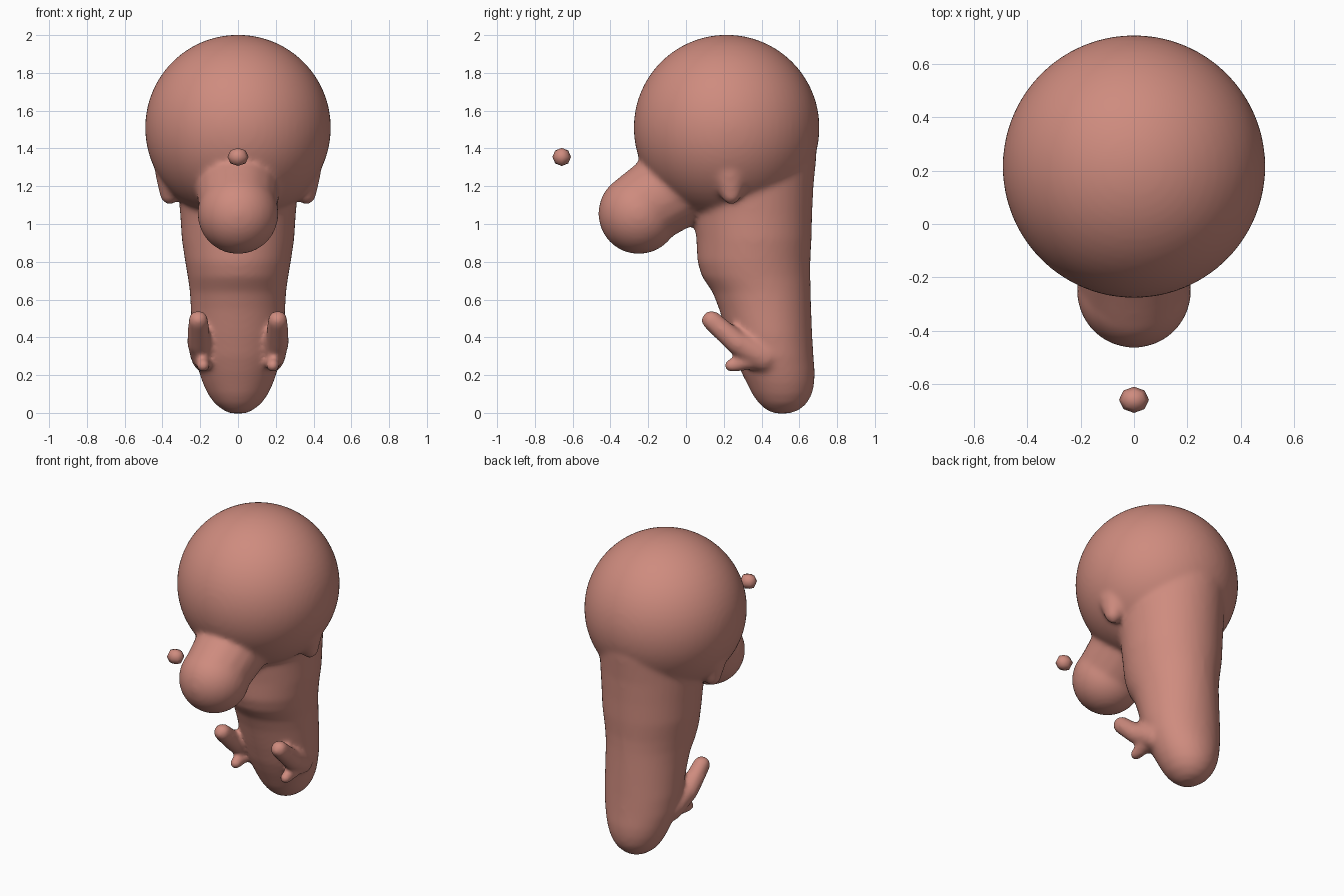
import bpy, bmesh, math
from mathutils import Vector, Matrix

if "Cube" in bpy.data.objects:
    bpy.data.objects.remove(bpy.data.objects["Cube"])

skin = bpy.data.materials.new("salmon_skin")
skin.diffuse_color = (0.62, 0.26, 0.21, 1)
skin.use_nodes = True
skin.node_tree.nodes["Principled BSDF"].inputs["Base Color"].default_value = skin.diffuse_color


def add_ball(bm, x, y, z, r, seg=32):
    return bmesh.ops.create_uvsphere(
        bm, u_segments=seg, v_segments=seg // 2, radius=r,
        matrix=Matrix.Translation((x, y, z)))["verts"]


def add_capsule(bm, a, b):
    """Tapered capsule: hull around two balls given as (x, y, z, r)."""
    tmp = bmesh.new()
    add_ball(tmp, *a, seg=24)
    add_ball(tmp, *b, seg=24)
    bmesh.ops.delete(tmp, geom=tmp.faces[:], context='FACES_ONLY')
    res = bmesh.ops.convex_hull(tmp, input=tmp.verts[:])
    junk = {g for g in res["geom_interior"] if isinstance(g, bmesh.types.BMVert)}
    bmesh.ops.delete(tmp, geom=list(junk), context='VERTS')
    bmesh.ops.recalc_face_normals(tmp, faces=tmp.faces[:])
    me = bpy.data.meshes.new("tmp")
    tmp.to_mesh(me)
    tmp.free()
    bm.from_mesh(me)
    bpy.data.meshes.remove(me)


def add_loft(bm, rows, n=40):
    """Elliptical rings (z, y_front, y_back, half_width), capped at both ends."""
    rings = []
    for z, yf, yb, hw in rows:
        c, ry = (yf + yb) / 2, (yb - yf) / 2
        rings.append([bm.verts.new((hw * math.cos(t), c + ry * math.sin(t), z))
                      for t in (2 * math.pi * i / n for i in range(n))])
    for lo, hi in zip(rings, rings[1:]):
        for i in range(n):
            j = (i + 1) % n
            bm.faces.new((lo[i], lo[j], hi[j], hi[i]))
    bm.faces.new(rings[0][::-1])
    bm.faces.new(rings[-1])


def make_object(name, bm):
    me = bpy.data.meshes.new(name)
    bm.to_mesh(me)
    bm.free()
    me.materials.append(skin)
    me.polygons.foreach_set("use_smooth", [True] * len(me.polygons))
    ob = bpy.data.objects.new(name, me)
    bpy.context.collection.objects.link(ob)
    return ob


bm = bmesh.new()

# Large round head
add_ball(bm, 0, 0.215, 1.51, 0.492, seg=64)

# Tapering torso with rounded base
add_loft(bm, [
    (-0.003, 0.47, 0.55, 0.04), (0.015, 0.425, 0.60, 0.08),
    (0.05, 0.385, 0.64, 0.125), (0.10, 0.35, 0.668, 0.16),
    (0.16, 0.32, 0.68, 0.188), (0.22, 0.29, 0.682, 0.208),
    (0.30, 0.255, 0.675, 0.23), (0.42, 0.215, 0.668, 0.245),
    (0.55, 0.175, 0.663, 0.25), (0.64, 0.14, 0.66, 0.255),
    (0.72, 0.085, 0.658, 0.266), (0.80, 0.06, 0.658, 0.28),
    (0.92, 0.055, 0.665, 0.298), (1.05, 0.04, 0.668, 0.306),
    (1.20, 0.00, 0.675, 0.32), (1.35, 0.00, 0.69, 0.32),
    (1.50, 0.05, 0.69, 0.30)])

# Snout bulb hanging from the head
add_ball(bm, 0, -0.25, 1.055, 0.214, seg=48)
add_capsule(bm, (0, -0.235, 1.08, 0.205), (0, 0.05, 1.27, 0.235))

for s in (-1, 1):
    # Ear nubs
    add_capsule(bm, (s * 0.362, 0.24, 1.155, 0.052), (s * 0.33, 0.23, 1.28, 0.11))
    # Arms
    hand = (s * 0.21, 0.135, 0.49, 0.054)
    elbow = (s * 0.208, 0.27, 0.37, 0.062)
    hip = (s * 0.17, 0.41, 0.295, 0.08)
    add_capsule(bm, hand, elbow)
    add_capsule(bm, elbow, hip)
    # Small spurs under the arms
    add_capsule(bm, (s * 0.185, 0.237, 0.25, 0.036), (s * 0.185, 0.36, 0.275, 0.045))

# Fuse everything into one soft skin
body = make_object("body", bm)
rem = body.modifiers.new("fuse", 'REMESH')
rem.mode = 'VOXEL'
rem.voxel_size = 0.014
rem.use_smooth_shade = True
smo = body.modifiers.new("soften", 'SMOOTH')
smo.factor = 0.5
smo.iterations = 14

# Floating nose ball
bm = bmesh.new()
verts = add_ball(bm, 0, 0, 0, 1, seg=8)
bmesh.ops.scale(bm, vec=(0.056, 0.049, 0.048), verts=verts)
bmesh.ops.translate(bm, vec=(0, -0.658, 1.355), verts=verts)
make_object("nose", bm)
